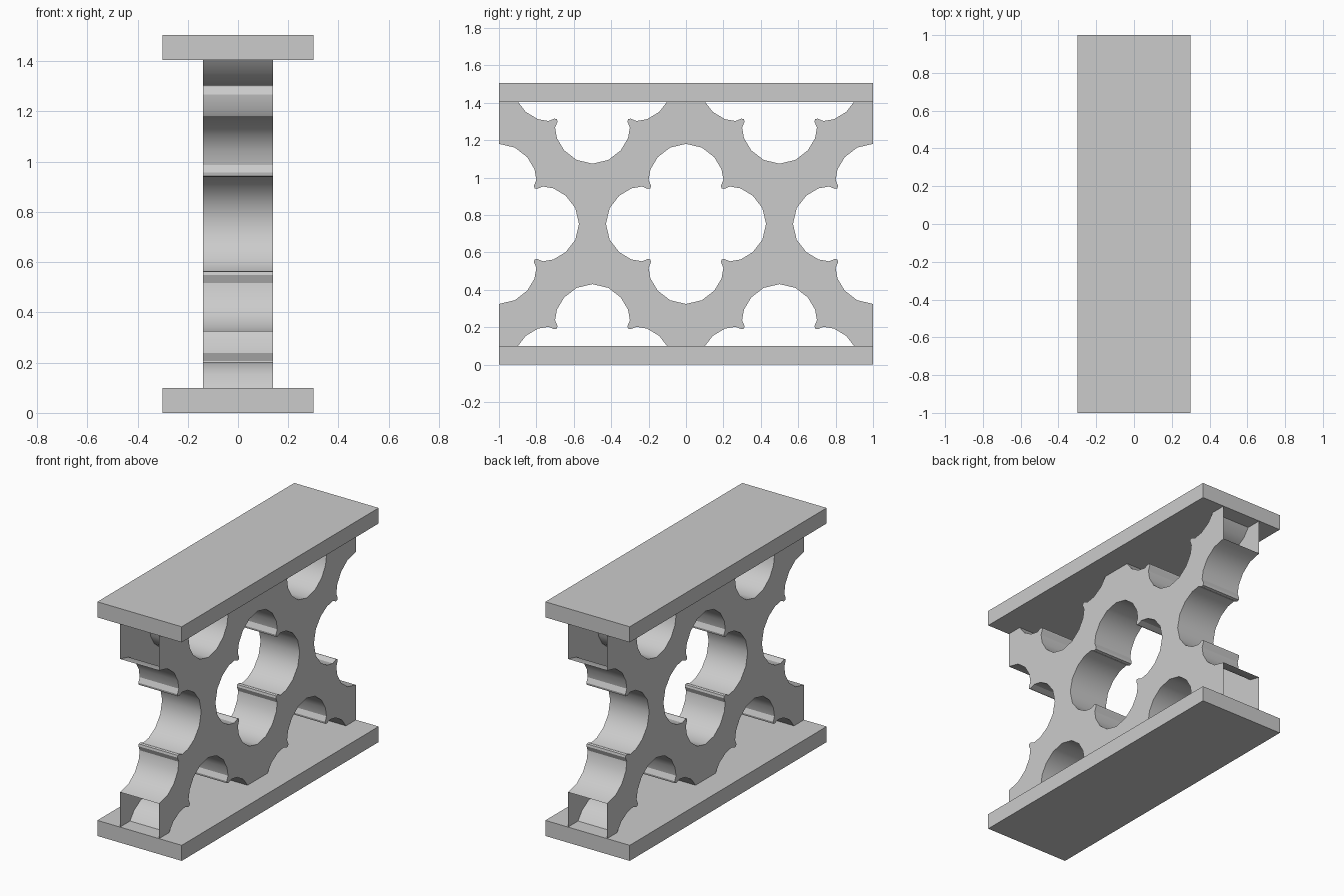
import bpy, bmesh
from mathutils import Matrix

if "Cube" in bpy.data.objects:
    bpy.data.objects.remove(bpy.data.objects["Cube"])

H = 1.505          # overall height
T = 0.1            # plate thickness
CZ = H / 2         # centre of the lattice
W = 0.139          # half thickness of the web


def add(name, bm):
    me = bpy.data.meshes.new(name)
    bm.to_mesh(me)
    bm.free()
    ob = bpy.data.objects.new(name, me)
    bpy.context.collection.objects.link(ob)
    return ob


def box(name, x, y, z0, z1):
    bm = bmesh.new()
    bmesh.ops.create_cube(bm, size=1, matrix=Matrix.Translation((0, 0, (z0 + z1) / 2))
                          @ Matrix.Diagonal((2 * x, 2 * y, z1 - z0, 1)))
    return add(name, bm)


# flanges
box("bottom_plate", 0.3, 1, 0, T)
box("top_plate", 0.3, 1, H - T, H)

# pierced web between the plates
web = box("pierced_web", W, 1, T, H - T)

# four-lobed opening: one eighth, mirrored over the diagonal, then turned four times
eighth = [(0, .428), (.085, .408), (.151, .357), (.19, .292), (.2, .235), (.187, .204)]
quarter = eighth + [(.19, .19)] + [(b, a) for a, b in reversed(eighth)][:-1]
foil = []
for k in range(4):
    for a, b in quarter:
        for _ in range(k):
            a, b = b, -a
        foil.append((a, b))

# cutters on a staggered grid, each a closed prism
centres = [(y, CZ) for y in (-1, 0, 1)] + [(y, CZ + d) for y in (-.5, .5) for d in (-.75, .75)]
bm = bmesh.new()
n = len(foil)
for cy, cz in centres:
    near, far = [[bm.verts.new((x, cy + a, cz + b)) for a, b in foil] for x in (-.5, .5)]
    bm.faces.new(near)
    bm.faces.new(far[::-1])
    for i in range(n):
        j = (i + 1) % n
        bm.faces.new((near[j], near[i], far[i], far[j]))
bmesh.ops.recalc_face_normals(bm, faces=bm.faces)
cutter = add("foil_cutter", bm)
cutter.hide_render = True

mod = web.modifiers.new("openings", 'BOOLEAN')
mod.operation = 'DIFFERENCE'
mod.solver = 'EXACT'
mod.object = cutter
bpy.context.view_layer.objects.active = web
web.select_set(True)
bpy.ops.object.modifier_apply(modifier=mod.name)
bpy.data.objects.remove(cutter)

# the web is open at its outer ends and where it meets the plates
bm = bmesh.new()
bm.from_mesh(web.data)
ends = []
for f in bm.faces:
    if all(abs(v.co.y) > .999 for v in f.verts) or \
       all(abs(v.co.z - CZ) > CZ - T - .001 for v in f.verts):
        ends.append(f)
bmesh.ops.delete(bm, geom=ends, context='FACES')
bm.to_mesh(web.data)
bm.free()
bpy.ops.object.shade_smooth_by_angle()
